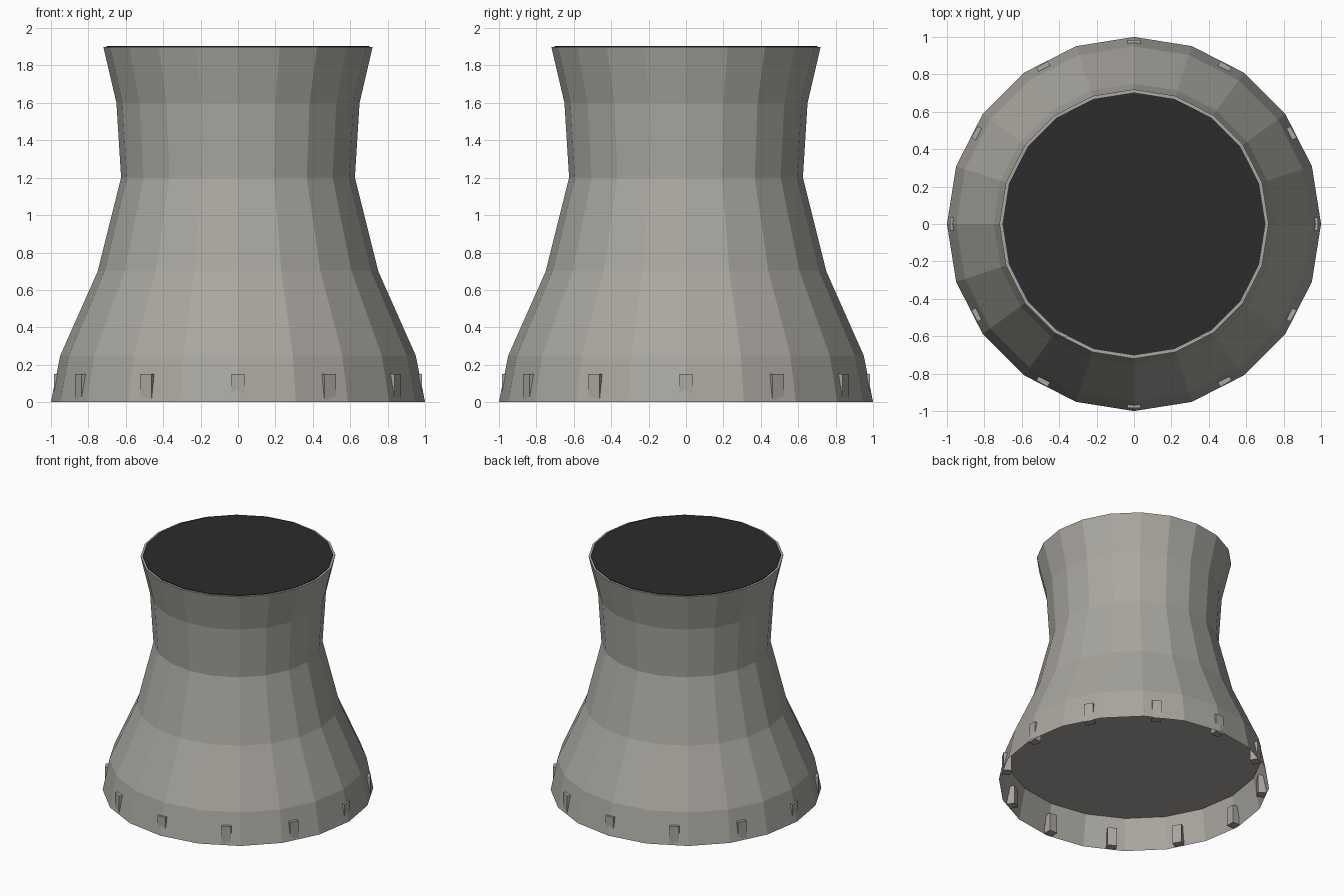
import bpy, bmesh, math
from mathutils import Matrix

if "Cube" in bpy.data.objects:
    bpy.data.objects.remove(bpy.data.objects["Cube"])

SIDES = 20


def material(name, rgb):
    m = bpy.data.materials.new(name)
    m.diffuse_color = (*rgb, 1)
    m.use_nodes = True
    m.node_tree.nodes["Principled BSDF"].inputs["Base Color"].default_value = m.diffuse_color
    return m


concrete = material("concrete grey", (0.40, 0.385, 0.35))
dark = material("dark opening", (0.025, 0.025, 0.025))


def finish(name, bm, mat):
    me = bpy.data.meshes.new(name)
    bm.to_mesh(me)
    bm.free()
    me.materials.append(mat)
    ob = bpy.data.objects.new(name, me)
    bpy.context.collection.objects.link(ob)
    return ob


def lathe(name, profile, mat, cap_bottom=False, cap_top=False):
    """Revolve (radius, height) points into a flat-sided shell."""
    bm = bmesh.new()
    rings = []
    for r, z in profile:
        rings.append([bm.verts.new((r * math.cos(a), r * math.sin(a), z))
                      for a in (i * math.tau / SIDES for i in range(SIDES))])
    for low, high in zip(rings, rings[1:]):
        for i in range(SIDES):
            j = (i + 1) % SIDES
            bm.faces.new((low[i], low[j], high[j], high[i]))
    if cap_bottom:
        bm.faces.new(rings[0][::-1])
    if cap_top:
        bm.faces.new(rings[-1])
    return finish(name, bm, mat)


# Open skirt at the foot, then the closed waisted tower above it
lathe("base_skirt", [(1.0, 0), (0.95, 0.25)], concrete)
lathe("tower_shell", [(0.95, 0.25), (0.75, 0.7), (0.625, 1.2),
                      (0.65, 1.6), (0.72, 1.9)], concrete, True, True)

# Dark mouth disc on top, leaving a thin rim
lathe("mouth_disc", [(0.703, 1.898), (0.703, 1.905)], dark, True, True)

# Twelve upright blocks set through the skirt
bm = bmesh.new()
for k in range(12):
    place = (Matrix.Rotation(k * math.tau / 12, 4, 'Z')
             @ Matrix.Translation((0.955, 0, 0.075))
             @ Matrix.Diagonal((0.06, 0.07, 0.15, 1)))
    bmesh.ops.create_cube(bm, size=1, matrix=place)
finish("base_blocks", bm, concrete)
